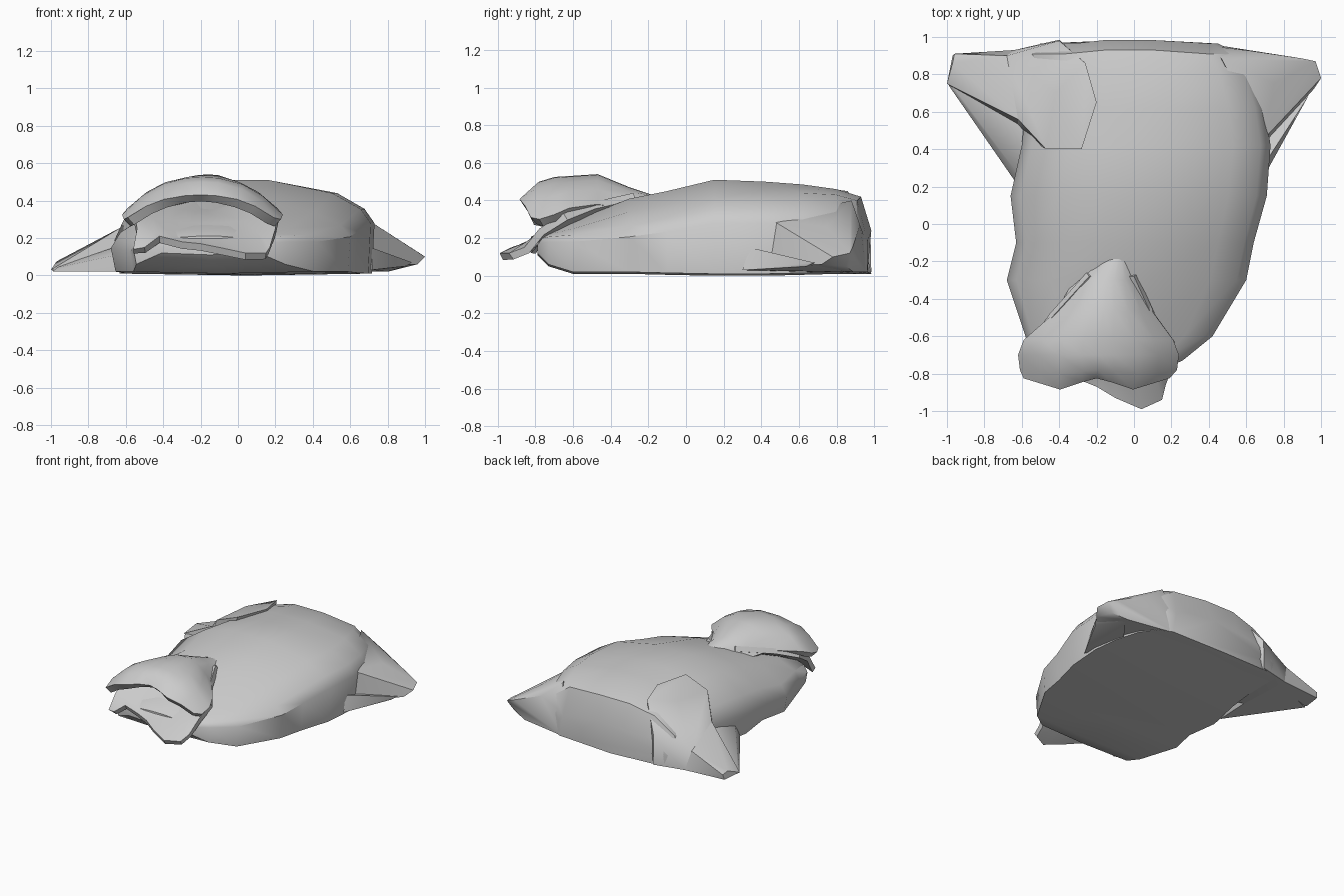
import bpy, bmesh, math

if "Cube" in bpy.data.objects:
    bpy.data.objects.remove(bpy.data.objects["Cube"])


def finish(name, bm, angle=40):
    bmesh.ops.recalc_face_normals(bm, faces=bm.faces)
    me = bpy.data.meshes.new(name)
    bm.to_mesh(me)
    bm.free()
    ob = bpy.data.objects.new(name, me)
    bpy.context.collection.objects.link(ob)
    bpy.ops.object.select_all(action='DESELECT')
    ob.select_set(True)
    bpy.context.view_layer.objects.active = ob
    bpy.ops.object.shade_smooth_by_angle(angle=math.radians(angle))
    return ob


def loft(name, rows, closed=False, thickness=0):
    bm = bmesh.new()
    grid = [[bm.verts.new(p) for p in row] for row in rows]
    n = len(grid[0])
    for a, b in zip(grid, grid[1:]):
        for i in range(n if closed else n - 1):
            j = (i + 1) % n
            bm.faces.new((a[i], a[j], b[j], b[i]))
    if closed:
        bm.faces.new(grid[0])
        bm.faces.new(grid[-1])
    bmesh.ops.recalc_face_normals(bm, faces=bm.faces)
    if thickness:
        if sum(f.normal.z for f in bm.faces) < 0:
            bmesh.ops.reverse_faces(bm, faces=bm.faces)
        bm.normal_update()
        bmesh.ops.solidify(bm, geom=bm.faces[:], thickness=thickness)
    return finish(name, bm)


def hull(name, points):
    bm = bmesh.new()
    for p in points:
        bm.verts.new(p)
    bmesh.ops.convex_hull(bm, input=bm.verts)
    loose = [v for v in bm.verts if not v.link_faces]
    bmesh.ops.delete(bm, geom=loose, context='VERTS')
    return finish(name, bm)


# Flat-bottomed body: y, left x, right x, underside, flank, right shoulder, spine
stations = [(-.79, -.42, .12, .12, .19, .2, .21),
            (-.73, -.56, .26, .06, .2, .22, .25),
            (-.6, -.58, .42, .02, .2, .25, .29),
            (-.3, -.68, .6, .02, .23, .34, .41),
            (-.1, -.63, .64, .015, .26, .38, .45),
            (.15, -.66, .71, .01, .31, .44, .51),
            (.42, -.6, .73, .01, .31, .44, .5),
            (.62, -.58, .7, .015, .3, .44, .485),
            (.8, -.58, .64, .02, .29, .43, .46),
            (.91, -.58, .56, .02, .26, .4, .42),
            (.965, -.5, .45, .02, .16, .23, .24)]
body = []
for y, l, r, b, s, h, t in stations:
    c, w = (l + r) / 2, (r - l) / 2
    shape = [(-.96, b), (-1, b + (s - b) * .6), (-.92, s),
             (-.62, s + (t - s) * .68), (-.25, t), (.2, t), (.7, h),
             (.92, s + (h - s) * .35), (1, s * .9), (.98, b), (0, b - .01)]
    body.append([(c + w * u, y + (.02 if abs(u) < .5 and y > .9 else 0), z)
                 for u, z in shape])
loft("body", body, closed=True)

# Rear limbs splayed to the corners
mid = [(-.62, .56, .26), (-.68, .9, .17), (-.64, .93, .02), (-.62, .5, .02)]
hull("left_thigh", mid + [(-.2, .65, .475), (-.26, .86, .45), (-.28, .4, .485),
                          (-.47, .4, .41), (-.4, .98, .25), (-.4, .985, .02),
                          (-.5, .42, .05), (-.42, .7, .42)])
hull("left_foot", mid + [(-.96, .91, .06), (-.97, .86, .075),
                         (-1, .75, .03), (-.97, .9, .02)])
hull("left_web", [(-.99, .74, .02), (-.98, .75, .04), (-.63, .22, .02),
                  (-.6, .24, .12), (-.52, .45, .2), (-.6, .9, .02)])
hull("right_leg", [(.47, .88, .40), (.69, .45, .3), (.71, .44, .05),
                   (.42, .95, .2), (.42, .96, .02), (.63, .925, .27),
                   (.75, .75, .26), (.9, .885, .15), (.97, .87, .12),
                   (1, .78, .1), (.96, .72, .06), (.8, .89, .02),
                   (.92, .85, .05)])
hull("right_web", [(.9, .64, .05), (.93, .68, .07), (.72, .3, .03),
                   (.71, .34, .15), (.6, .6, .02), (.8, .85, .02)])

# Upper jaw: y, centre x, half width, height, side drop, front notch
skull = [(-.18, -.09, .08, .43, .02, 0), (-.3, -.14, .18, .47, .12, 0),
         (-.47, -.16, .26, .54, .16, 0), (-.62, -.19, .4, .53, .17, 0),
         (-.7, -.19, .43, .525, .2, 0),
         (-.79, -.19, .42, .5, .2, .01), (-.855, -.2, .39, .43, .12, .03)]
cols = [-1, -.75, -.5, -.2, 0, .2, .5, .75, 1]
upper = [[(c + w * t, y + n * math.cos(2 * math.pi * t),
           z - d * abs(t) ** 2.4) for t in cols]
         for y, c, w, z, d, n in skull]
loft("upper_jaw", upper, thickness=.055)

# Lower jaw: scoop with two forward prongs
scoop = [(-.28, -.12, .12, .39), (-.5, -.17, .27, .34), (-.65, -.17, .38, .28),
         (-.78, -.17, .37, .2)]
lower = [[(c + w * t, y, z + .05 * t * t) for t in cols]
         for y, c, w, z in scoop]
tip_x = [-.56, -.5, -.42, -.3, -.2, -.1, .04, .15, .17]
tip_y = [-.83, -.85, -.82, -.83, -.87, -.93, -.99, -.94, -.86]
tip_z = [.14, .15, .21, .18, .17, .15, .12, .12, .15]
lower.append(list(zip(tip_x, tip_y, tip_z)))
loft("lower_jaw", lower, thickness=.04)

# Throat joining head to body
hull("throat", [(-.36, -.62, .24), (.04, -.62, .23), (-.24, -.32, .37),
                (-.02, -.32, .37), (-.18, -.18, .42), (0, -.18, .42),
                (-.4, -.6, .1), (.08, -.6, .1)])
